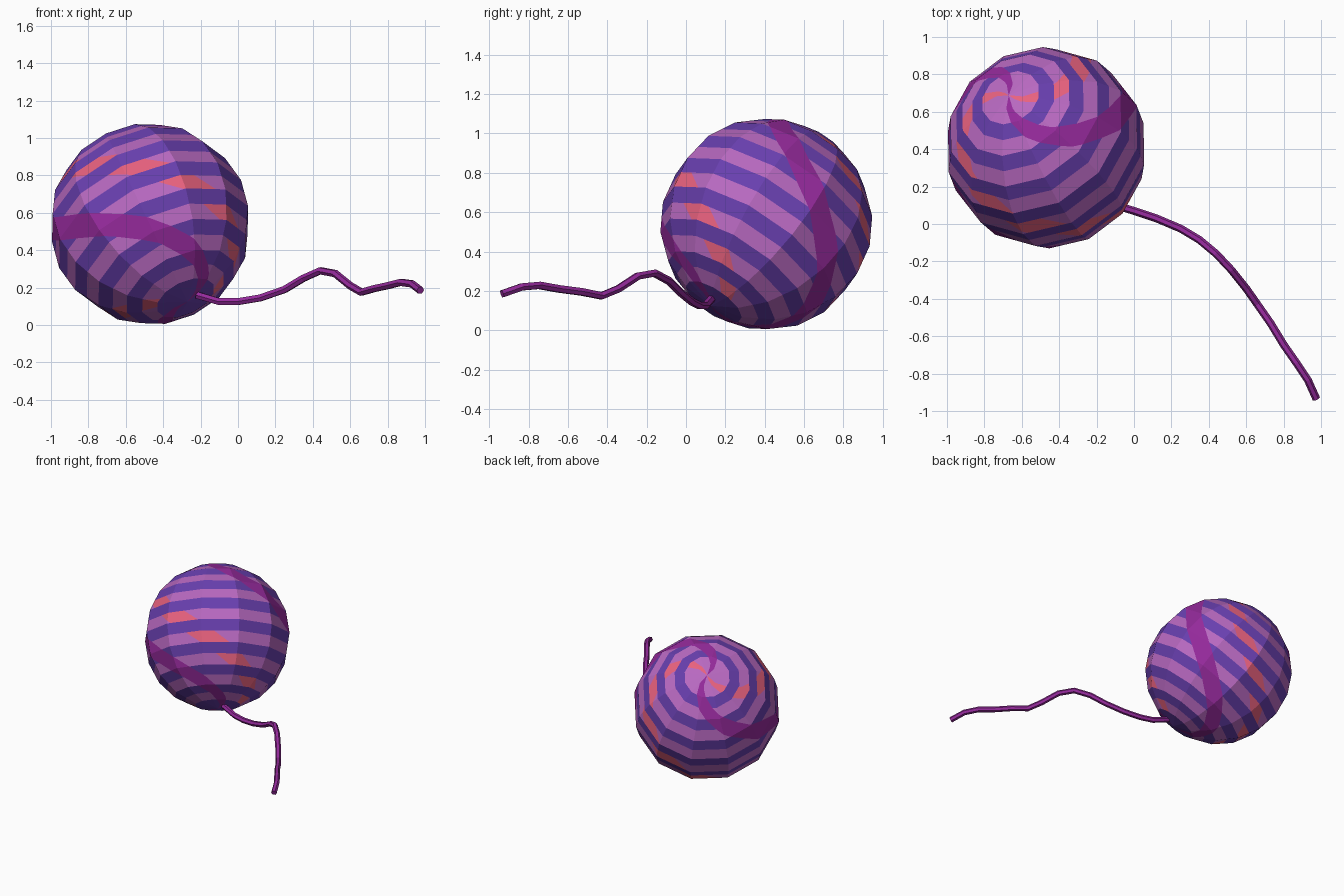
import bpy, bmesh, math
from mathutils import Vector

cube = bpy.data.objects.get("Cube")
if cube:
    bpy.data.objects.remove(cube, do_unlink=True)


def material(name, rgb):
    mat = bpy.data.materials.new(name)
    mat.use_nodes = True
    mat.diffuse_color = (*rgb, 1)
    bsdf = mat.node_tree.nodes["Principled BSDF"]
    bsdf.inputs["Base Color"].default_value = (*rgb, 1)
    bsdf.inputs["Roughness"].default_value = 0.9
    return mat


LILAC, VIOLET, MAGENTA, PINK = range(4)
palette = [
    material("lilac", (0.48, 0.14, 0.53)),
    material("violet", (0.14, 0.05, 0.43)),
    material("magenta", (0.30, 0.023, 0.33)),
    material("pink", (0.81, 0.12, 0.21)),
]

# Ball: a tilted faceted sphere, laid out flat as (longitude, latitude) first
RADIUS = 0.54
CENTRE = Vector((-0.47, 0.408, 0.54))
AXIS = Vector((-0.37, 0.52, 0.77)).normalized()
SIDE = AXIS.cross(Vector((0, 0, 1))).normalized()
FRONT = SIDE.cross(AXIS)
if FRONT.y > 0:
    FRONT = -FRONT
SIDE = AXIS.cross(FRONT)
SEGMENTS, BANDS = 12, 20
SEG, BAND, RING = 360 / SEGMENTS, 180 / BANDS, 18
PHASE = 17
SLOPE = 0.7        # degrees of latitude lost per degree of longitude
HALF_WIDTH = 12    # strand half width in longitude
STRANDS = {MAGENTA: -93, PINK: -28}


def corner(lon, lat):
    lon, lat = math.radians(lon), math.radians(lat)
    flat = FRONT * math.cos(lon) + SIDE * math.sin(lon)
    return (flat * math.cos(lat) + AXIS * math.sin(lat)) * RADIUS


def on_facet(lon, lat):
    """Point on the flat facet that covers this longitude and latitude."""
    i = min(max(math.floor((lon - PHASE) / SEG + 1e-5), 0), SEGMENTS - 1)
    j = min(max(math.floor((lat + 90) / RING + 1e-5), 0), 180 // RING - 1)
    x0, y0 = PHASE + i * SEG, -90 + j * RING
    s, t = (lon - x0) / SEG, (lat - y0) / RING
    low = corner(x0, y0).lerp(corner(x0 + SEG, y0), s)
    high = corner(x0, y0 + RING).lerp(corner(x0 + SEG, y0 + RING), s)
    return CENTRE + low.lerp(high, t)


def in_strand(lon, lat, start):
    offset = (lon + lat / SLOPE - start + 90) % 180 - 90
    return abs(offset) < HALF_WIDTH


def colour_at(lon, lat):
    if in_strand(lon, lat, STRANDS[MAGENTA]):
        return MAGENTA
    band = min(max(int((90 - lat) // BAND), 1), BANDS - 2)
    if band % 2 == 0:
        return VIOLET
    return PINK if in_strand(lon, lat, STRANDS[PINK]) else LILAC


bm = bmesh.new()
grid = [[bm.verts.new((PHASE + i * SEG, -90 + j * BAND, 0)) for j in range(BANDS + 1)]
        for i in range(SEGMENTS + 1)]
for a, b in zip(grid, grid[1:]):
    for j in range(BANDS):
        bm.faces.new((a[j], b[j], b[j + 1], a[j + 1]))

# Slice the flat sheet along the edges of the slanting strands
for start in STRANDS.values():
    for turn in range(-2, 5):
        for edge in (-HALF_WIDTH, HALF_WIDTH):
            bmesh.ops.bisect_plane(
                bm, geom=bm.verts[:] + bm.edges[:] + bm.faces[:], dist=1e-4,
                plane_co=(start + turn * 180 + edge, 0, 0),
                plane_no=(1, 1 / SLOPE, 0))

# Colour the pieces, then wrap the sheet round the ball
for face in bm.faces:
    mid = face.calc_center_median()
    face.material_index = colour_at(mid.x, mid.y)
for vert in bm.verts:
    vert.co = on_facet(vert.co.x, vert.co.y)
bmesh.ops.remove_doubles(bm, verts=bm.verts[:], dist=1e-5)
bmesh.ops.recalc_face_normals(bm, faces=bm.faces[:])
mesh = bpy.data.meshes.new("yarn_ball")
bm.to_mesh(mesh)
bm.free()
for mat in palette:
    mesh.materials.append(mat)
bpy.context.collection.objects.link(bpy.data.objects.new("yarn_ball", mesh))

# Loose end: a six-sided tube trailing away from the ball
path = [(-0.22, 0.13, 0.16), (-0.1, 0.1, 0.125), (0, 0.07, 0.125),
        (0.12, 0.03, 0.145), (0.25, -0.025, 0.19), (0.35, -0.085, 0.25),
        (0.44, -0.16, 0.29), (0.52, -0.245, 0.275), (0.6, -0.345, 0.21),
        (0.66, -0.43, 0.175), (0.73, -0.53, 0.195), (0.8, -0.645, 0.21),
        (0.87, -0.745, 0.228), (0.93, -0.835, 0.22), (0.975, -0.935, 0.185)]
curve = bpy.data.curves.new("loose_end", "CURVE")
curve.dimensions = "3D"
curve.bevel_depth = 0.021
curve.bevel_resolution = 1
curve.use_fill_caps = True
spline = curve.splines.new("POLY")
spline.points.add(len(path) - 1)
for point, co in zip(spline.points, path):
    point.co = (*co, 1)
spline.use_smooth = False
curve.materials.append(palette[MAGENTA])
bpy.context.collection.objects.link(bpy.data.objects.new("loose_end", curve))
